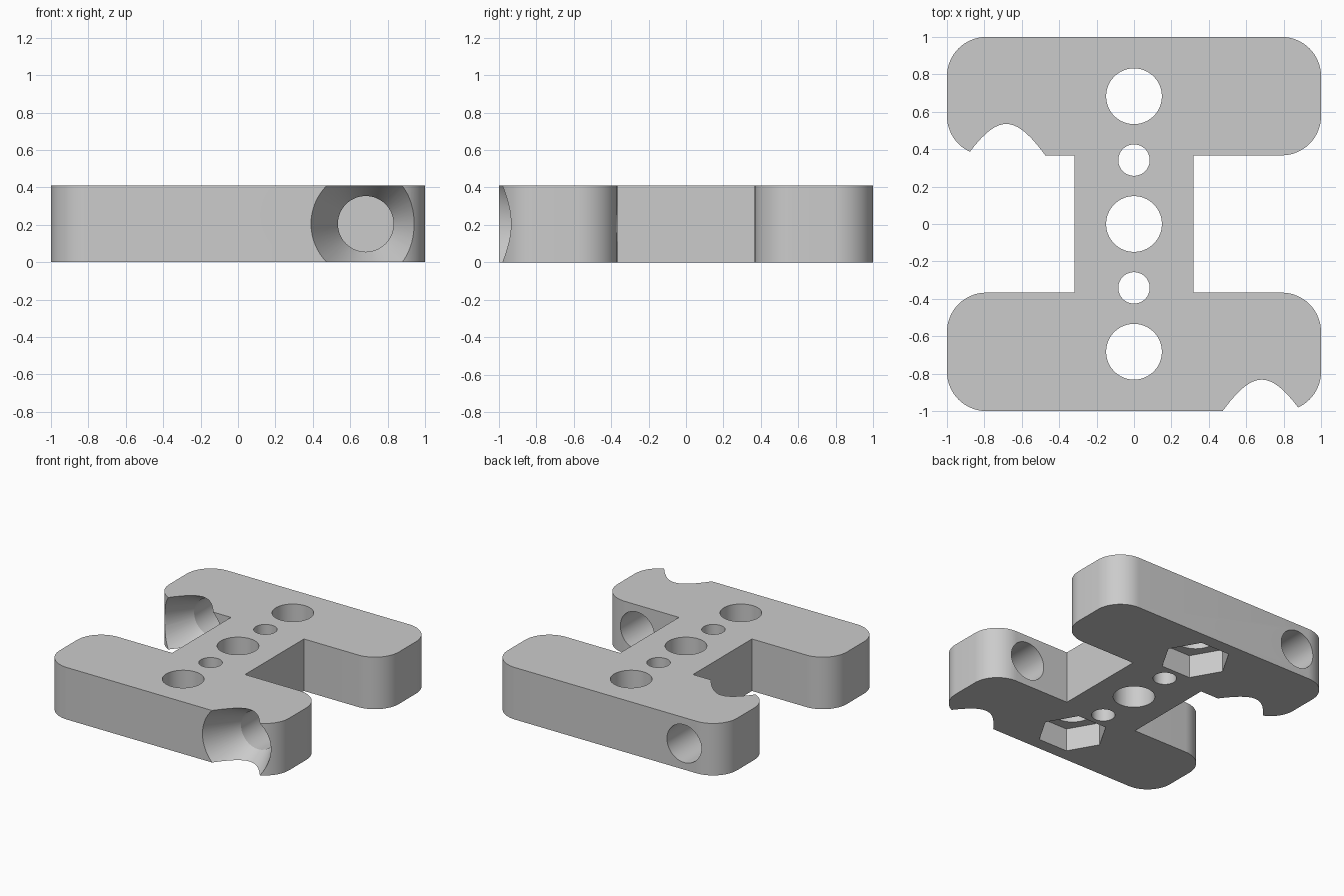
import bpy, bmesh, math
from mathutils import Matrix

if "Cube" in bpy.data.objects:
    bpy.data.objects.remove(bpy.data.objects["Cube"])

HEIGHT = 0.41
MID = HEIGHT / 2
BAR_IN = 0.367      # inner edge of each cross bar
STEM = 0.318        # half width of the stem
CORNER = 0.21
BOLT_Y = 0.683      # spacing of the main holes

grey = bpy.data.materials.new("grey plastic")
grey.use_nodes = True
grey.diffuse_color = (0.6, 0.6, 0.6, 1)
grey.node_tree.nodes["Principled BSDF"].inputs["Base Color"].default_value = (0.6, 0.6, 0.6, 1)


def make_object(name, bm):
    bmesh.ops.recalc_face_normals(bm, faces=bm.faces)
    mesh = bpy.data.meshes.new(name)
    bm.to_mesh(mesh)
    bm.free()
    mesh.materials.append(grey)
    obj = bpy.data.objects.new(name, mesh)
    bpy.context.collection.objects.link(obj)
    return obj


def prism(name, outline, z0, z1):
    bm = bmesh.new()
    base = bm.faces.new([bm.verts.new((x, y, z0)) for x, y in outline])
    top = bmesh.ops.extrude_face_region(bm, geom=[base])["geom"]
    verts = [v for v in top if isinstance(v, bmesh.types.BMVert)]
    bmesh.ops.translate(bm, verts=verts, vec=(0, 0, z1 - z0))
    return make_object(name, bm)


def circle(cx, cy, radius, n):
    return [(cx + radius * math.cos(math.tau * i / n),
             cy + radius * math.sin(math.tau * i / n)) for i in range(n)]


def arc(cx, cy, start, n=16):
    return [(cx + CORNER * math.cos(math.radians(start + 90 * i / n)),
             cy + CORNER * math.sin(math.radians(start + 90 * i / n))) for i in range(n + 1)]


def lathe_y(name, profile, x, z, n=64):
    # rings of (y, radius) around an axis along y
    bm = bmesh.new()
    rings = [[bm.verts.new((x + a, y, z + b)) for a, b in circle(0, 0, r, n)]
             for y, r in profile]
    for r0, r1 in zip(rings, rings[1:]):
        for i in range(n):
            j = (i + 1) % n
            bm.faces.new((r0[i], r0[j], r1[j], r1[i]))
    bm.faces.new(rings[0])
    bm.faces.new(rings[-1])
    return make_object(name, bm)


def cut(target, cutter):
    mod = target.modifiers.new("cut", "BOOLEAN")
    mod.operation = "DIFFERENCE"
    mod.solver = "EXACT"
    mod.object = cutter
    bpy.context.view_layer.objects.active = target
    bpy.ops.object.modifier_apply(modifier=mod.name)
    bpy.data.objects.remove(cutter)


# H-shaped plate: one quarter pair of rounded corners, turned by half for the rest
c = 1 - CORNER
half = [(STEM, BAR_IN)] + arc(c, BAR_IN + CORNER, -90) + arc(c, c, 0)
half += arc(-c, c, 90) + arc(-c, BAR_IN + CORNER, 180) + [(-STEM, BAR_IN)]
plate = prism("h_plate", half + [(-x, -y) for x, y in half], 0, HEIGHT)

# Vertical holes along the stem
for i in range(-2, 3):
    radius = 0.084 if i % 2 else 0.149
    cut(plate, prism("hole_cutter", circle(0, i * BOLT_Y / 2, radius, 64), -0.1, HEIGHT + 0.1))

# Hexagonal nut pockets underneath
for side in (-1, 1):
    cut(plate, prism("nut_cutter", circle(0, side * BOLT_Y, 0.252, 6), -0.1, 0.18))

# Flared horizontal holes, one through each bar, both opening to the front
for x, face in ((0.683, -1), (-0.683, BAR_IN)):
    profile = [(face - 0.1, 0.345), (face + 0.275, 0.149), (face + 0.75, 0.149)]
    cut(plate, lathe_y("flare_cutter", profile, x, MID))

bpy.ops.object.select_all(action="DESELECT")
plate.select_set(True)
bpy.context.view_layer.objects.active = plate
bpy.ops.object.shade_smooth_by_angle(angle=math.radians(25))
